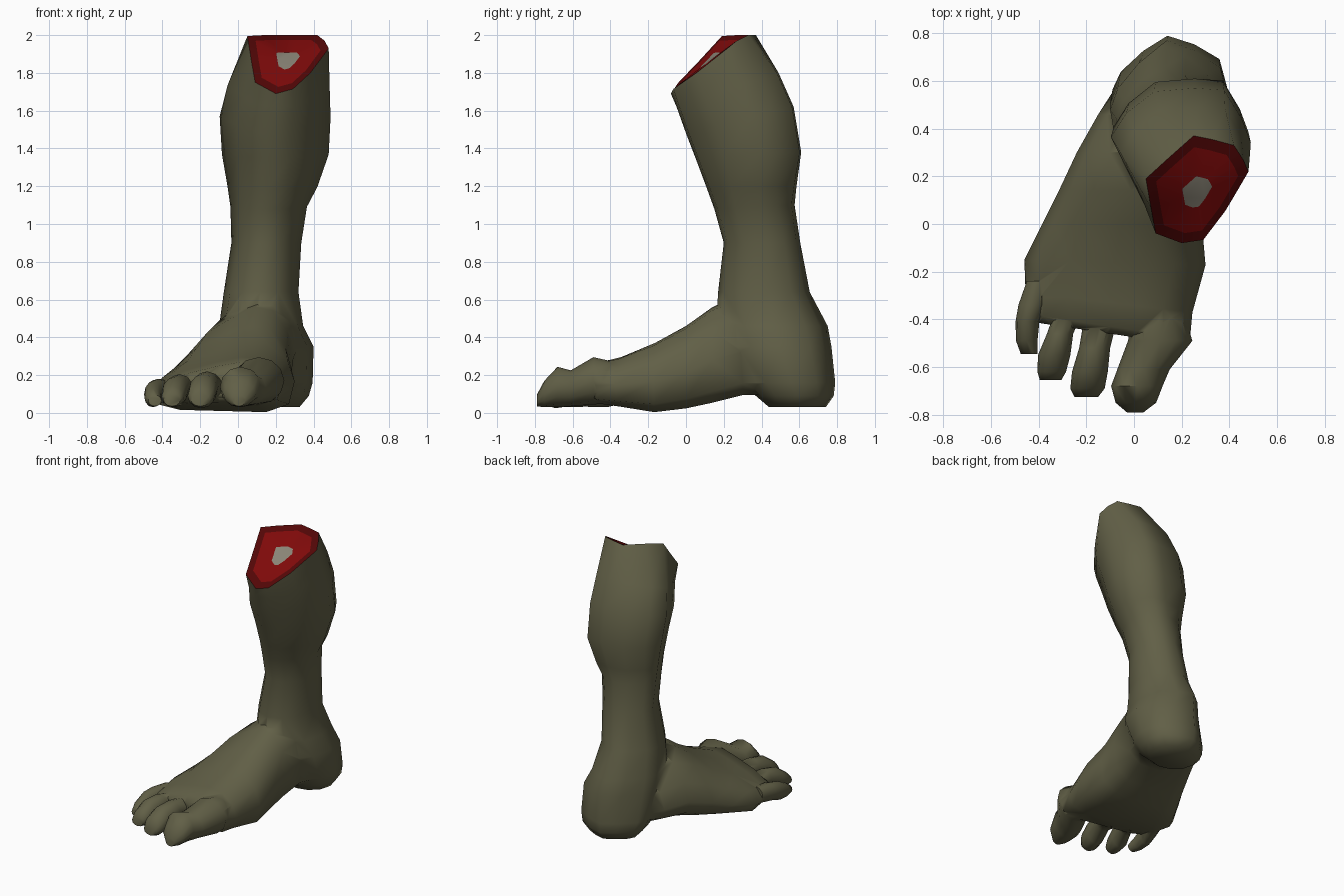
import bpy, bmesh, math
from mathutils import Vector

if "Cube" in bpy.data.objects:
    bpy.data.objects.remove(bpy.data.objects["Cube"])


def material(name, rgb):
    m = bpy.data.materials.new(name)
    m.diffuse_color = (*rgb, 1)
    m.use_nodes = True
    m.node_tree.nodes["Principled BSDF"].inputs["Base Color"].default_value = m.diffuse_color
    return m


SKIN = material("olive skin", (0.120, 0.115, 0.062))
DARK = material("dark flesh", (0.085, 0.002, 0.002))
RED = material("red flesh", (0.21, 0.003, 0.003))
BONE = material("grey bone", (0.25, 0.23, 0.18))

# Sections in unit coordinates
ROUND = [(-math.sin(math.radians(a)), -math.cos(math.radians(a))) for a in range(0, 360, 30)]
HEEL = ROUND[:3] + [(-1, .08), (-.86, .38), (-.47, .74), (-.05, 1), (.42, .85), (.85, .6), (1, .05)] + ROUND[10:]
CALF = [(-.15, -1), (-.48, -.8), (-.7, -.35), (-1, .28), (-.78, .63), (-.38, .95),
        (.2, 1), (.62, .97), (.87, .55), (1, .2), (.72, -.45), (.3, -.95)]
INSTEP = [(0, -1), (-.6, -1), (-.92, -.85), (-1, -.48), (-.85, 0), (-.5, .47),
          (0, .82), (.35, 1), (.65, .93), (.9, .5), (1, -.1), (.92, -.75), (.6, -1)]
# Rim of the severed face, with the height of each point
RIM = [(-.3, -1, 1.69), (-.81, -.82, 1.75), (-.9, -.35, 1.86), (-1, .2, 1.995), (-.6, .55, 2),
       (-.07, 1, 2), (.3, .93, 2), (.72, .82, 2), (.9, .55, 1.97), (1, .33, 1.93),
       (.55, -.4, 1.80), (.12, -.94, 1.715)]


def loft(name, rings, band_materials=None):
    """Skin a closed solid through rings; band_materials colours the first bands."""
    bm = bmesh.new()
    loops = [[bm.verts.new(p) for p in ring] for ring in rings]
    n = len(loops[0])
    for k, (a, b) in enumerate(zip(loops, loops[1:])):
        for i in range(n):
            j = (i + 1) % n
            f = bm.faces.new((a[i], a[j], b[j], b[i]))
            if band_materials and k + 1 < len(band_materials):
                f.material_index = band_materials[k + 1]
    first = bm.faces.new(loops[0])
    if band_materials:
        first.material_index = band_materials[0]
    bm.faces.new(loops[-1])
    bmesh.ops.recalc_face_normals(bm, faces=bm.faces)
    mesh = bpy.data.meshes.new(name)
    bm.to_mesh(mesh)
    bm.free()
    ob = bpy.data.objects.new(name, mesh)
    bpy.context.collection.objects.link(ob)
    for m in (SKIN, DARK, RED, BONE):
        mesh.materials.append(m)
    return ob


def leg_ring(yf, zf, yb, zb, x0, x1, calf):
    """Ring sloping from the shin (yf, zf) to the back (yb, zb)."""
    pts = []
    for (cu, cv), (ru, rv) in zip(CALF, HEEL):
        u, v = ru + (cu - ru) * calf, rv + (cv - rv) * calf
        pts.append(Vector(((x0 + x1) / 2 + u * (x1 - x0) / 2,
                           (yf + yb) / 2 + v * (yb - yf) / 2,
                           (zf + zb) / 2 + v * (zb - zf) / 2)))
    return pts


def cut_ring(scale):
    """Ring on the slanted severed face, shrunk about its middle."""
    return [Vector((.265 + .215 * u * scale, .145 + .225 * v * scale - .015 * (1 - scale),
                    1.87 + (z - 1.87) * scale)) for u, v, z in RIM]


def foot_ring(y, x0, x1, z0, z1, sweep):
    """Upright foot section; the sole rises a little toward the outer edge."""
    pts = []
    for u, v in INSTEP:
        x = (x0 + x1) / 2 + u * (x1 - x0) / 2
        z = (z0 + z1) / 2 + v * (z1 - z0) / 2
        if v < -.8:
            z += .02 * (1 - u) / 2
        pts.append(Vector((x, y - sweep * (x + .1), z)))
    return pts


# Leg from the severed face down to the heel
leg_sections = [
    (-.05, 1.62, .49, 1.80, -.055, .485, 1),
    (.0, 1.48, .57, 1.62, -.097, .49, 1),
    (.05, 1.35, .61, 1.38, -.085, .48, 1),
    (.11, 1.19, .585, 1.20, -.055, .42, .8),
    (.15, 1.08, .575, 1.10, -.04, .365, .6),
    (.20, .90, .605, .90, -.035, .335, .4),
    (.17, .64, .655, .64, -.075, .32, .2),
    (.16, .46, .75, .46, -.10, .345, 0),
    (.20, .35, .77, .35, -.10, .40, 0),
    (.30, .16, .79, .16, -.09, .395, 0),
    (.37, .09, .782, .09, -.065, .375, 0),
    (.44, .03, .74, .03, -.01, .325, 0),
]
rings = [cut_ring(.29), cut_ring(.8), cut_ring(1)] + [leg_ring(*s) for s in leg_sections]
leg = loft("severed_leg", rings, [3, 2, 1])

# Foot body: y, left x, right x, bottom z, top z, forward sweep toward the big toe
foot_sections = [
    (.60, -.06, .33, .12, .40, 0),
    (.46, -.15, .36, .09, .56, 0),
    (.30, -.24, .31, .09, .63, 0),
    (.14, -.315, .29, .05, .56, 0),
    (.0, -.385, .285, .02, .46, 0),
    (-.16, -.46, .30, .0, .37, .03),
    (-.33, -.455, .245, .03, .295, .12),
    (-.43, -.43, .235, .045, .27, .15),
    (-.46, -.40, .20, .07, .22, .15),
]
foot = loft("foot", [foot_ring(*s) for s in foot_sections])

# Toes: x, y, z of the middle, half width, half height
toes = {
    "big_toe": [(.10, -.38, .16, .11, .11), (.11, -.49, .17, .135, .125), (.04, -.61, .13, .11, .095),
                (.012, -.68, .137, .108, .107), (.008, -.75, .10, .085, .07), (.005, -.79, .065, .035, .03)],
    "second_toe": [(-.14, -.40, .13, .07, .08), (-.165, -.52, .15, .065, .07), (-.185, -.62, .12, .075, .085),
                   (-.195, -.69, .09, .072, .065), (-.20, -.725, .07, .05, .035)],
    "third_toe": [(-.27, -.36, .12, .06, .07), (-.31, -.46, .14, .055, .065), (-.335, -.55, .11, .068, .08),
                  (-.345, -.62, .085, .06, .055), (-.35, -.655, .07, .045, .035)],
    "little_toe": [(-.40, -.24, .12, .05, .06), (-.425, -.34, .115, .06, .065), (-.447, -.41, .10, .05, .068),
                   (-.45, -.49, .08, .045, .05), (-.44, -.545, .065, .035, .03)],
}
parts = [foot]
for name, path in toes.items():
    parts.append(loft(name, [[Vector((x + w * u, y, z + h * v)) for u, v in ROUND]
                             for x, y, z, w, h in path]))

# Fuse everything into one skin
bpy.context.view_layer.objects.active = leg
for part in parts:
    mod = leg.modifiers.new("fuse", 'BOOLEAN')
    mod.operation = 'UNION'
    mod.solver = 'EXACT'
    mod.object = part
    bpy.ops.object.modifier_apply(modifier=mod.name)
    bpy.data.objects.remove(part)

leg.name = "severed_foot"
leg.select_set(True)
bpy.ops.object.shade_smooth_by_angle(angle=math.radians(60))
